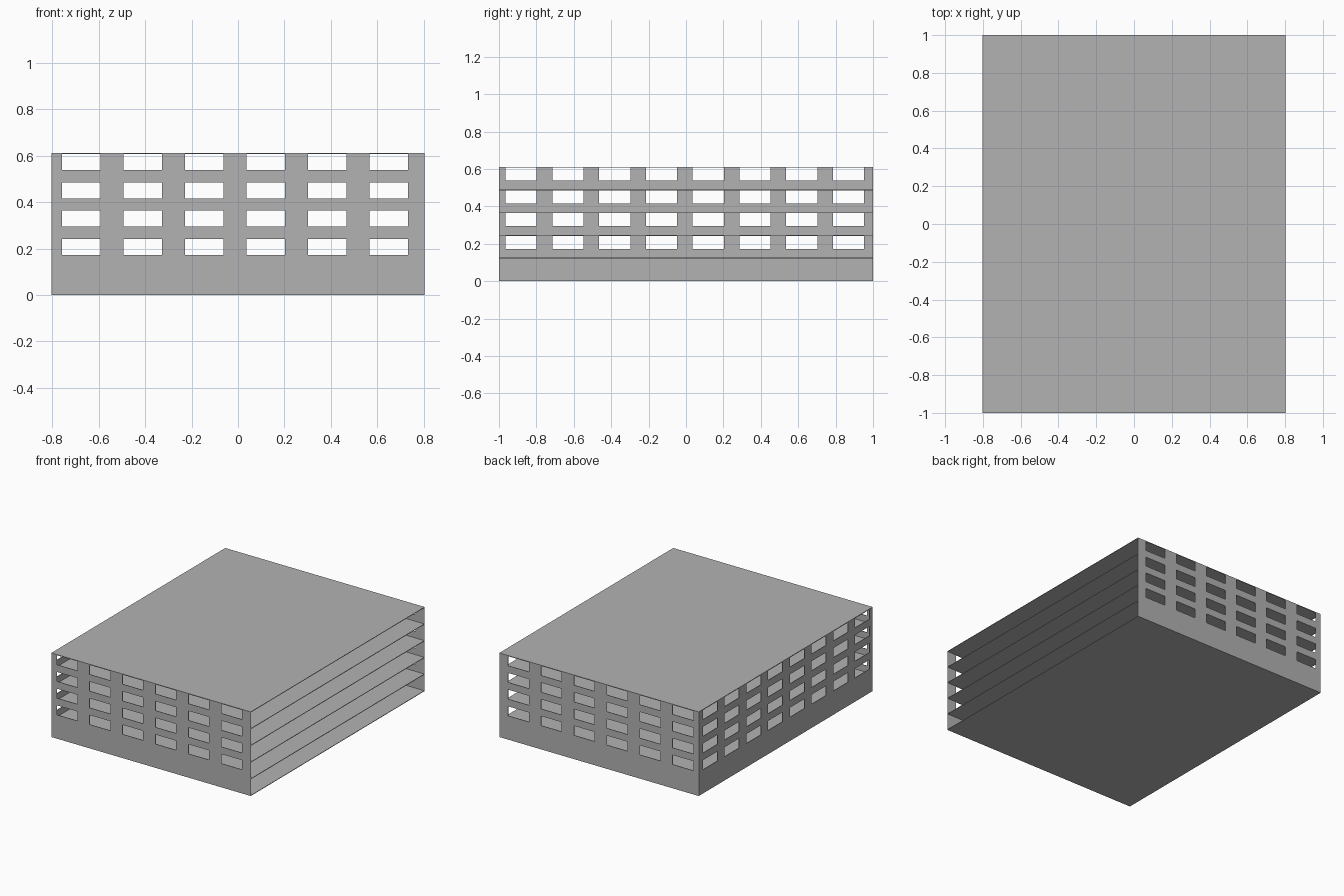
import bpy
import bmesh
from mathutils import Vector

cube = bpy.data.objects.get("Cube")
if cube:
    bpy.data.objects.remove(cube, do_unlink=True)

HX, HY = 0.803, 1.0      # half width and half depth
T = 0.004                # sheet thickness
STOREY = 0.1216
FLOORS = 5
WIN_H = 0.069

grey = bpy.data.materials.new("concrete grey")
grey.use_nodes = True
colour = (0.448, 0.448, 0.448, 1)
grey.diffuse_color = colour
grey.node_tree.nodes["Principled BSDF"].inputs["Base Color"].default_value = colour


def finish(name, bm):
    mesh = bpy.data.meshes.new(name)
    bm.to_mesh(mesh)
    bm.free()
    mesh.materials.append(grey)
    obj = bpy.data.objects.new(name, mesh)
    bpy.context.collection.objects.link(obj)
    return obj


def slab(name, lo, hi):
    bm = bmesh.new()
    bmesh.ops.create_cube(bm, size=1)
    lo, hi = Vector(lo), Vector(hi)
    for v in bm.verts:
        v.co = (lo + hi) / 2 + v.co * (hi - lo)
    finish(name, bm)


def window_wall(name, point, start, end, first, width, pitch, count):
    """Thin wall on a grid of cells, leaving the window cells open."""
    us = [start]
    for i in range(count):
        us += [first + i * pitch, first + i * pitch + width]
    us.append(end)
    zs = [T]
    for i in range(2, FLOORS + 1):
        top = i * STOREY - 0.001
        zs += [top - WIN_H, top]
    zs.append(FLOORS * STOREY)

    bm = bmesh.new()
    grid = [[bm.verts.new(point(u, z)) for z in zs] for u in us]
    for i in range(len(us) - 1):
        for j in range(len(zs) - 1):
            if i % 2 and j % 2:
                continue
            bm.faces.new((grid[i][j], grid[i + 1][j],
                          grid[i + 1][j + 1], grid[i][j + 1]))
    obj = finish(name, bm)
    mod = obj.modifiers.new("thickness", "SOLIDIFY")
    mod.thickness = T
    mod.offset = 0


# Floor sheets fit inside the walls; ground and roof cover the full footprint
for i in range(FLOORS + 1):
    z = i * STOREY
    if i in (0, FLOORS):
        slab("ground_slab" if i == 0 else "roof_slab",
             (-HX, -HY, z), (HX, HY, z + T))
    else:
        slab(f"floor_slab_{i}", (-HX + T, -HY + T, z), (HX, HY - T, z + T))

# Matching front and back walls
for name, side in (("front_wall", -1), ("back_wall", 1)):
    y = side * (HY - T / 2)
    window_wall(name, lambda u, z: (u, y, z), -HX, HX, -0.759, 0.166, 0.265, 6)

# Windowed right wall; the left side stays open
window_wall("right_wall", lambda u, z: (-HX + T / 2, u, z),
            -HY + T, HY - T, -0.965, 0.167, 0.25, 8)
